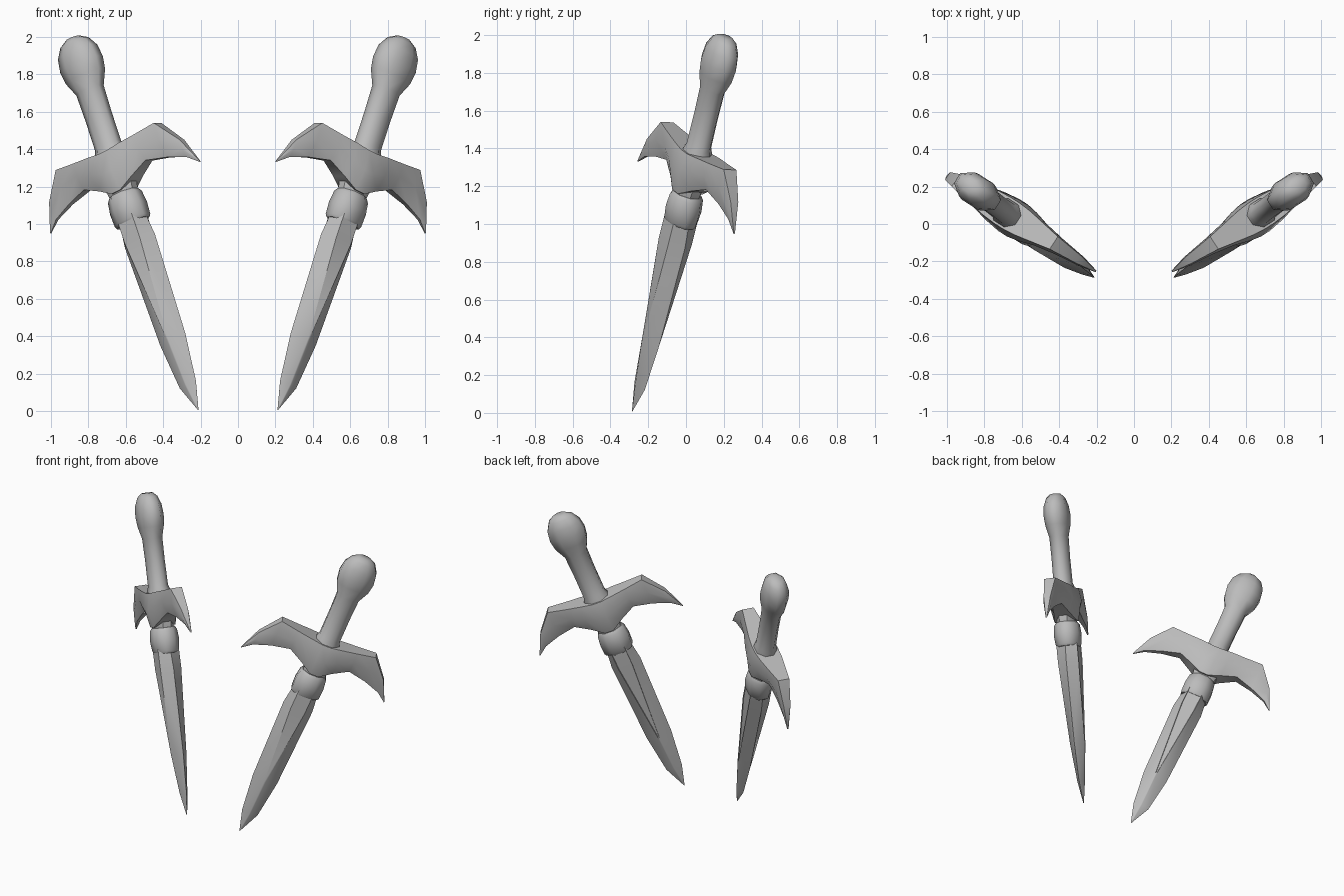
import bpy, bmesh, math
from mathutils import Matrix, Vector

cube = bpy.data.objects.get("Cube")
if cube:
    bpy.data.objects.remove(cube)

steel = bpy.data.materials.new("grey_steel")
steel.use_nodes = True
GREY = (0.5, 0.5, 0.5, 1)
steel.diffuse_color = GREY
steel.node_tree.nodes["Principled BSDF"].inputs["Base Color"].default_value = GREY

# Dagger frame: X along the guard, Y to the back, Z from blade tip to pommel
TIP = Vector((0.213, -0.285, 0.008))
axis = Vector((0.303, 0.224, 0.927)).normalized()
side = Vector((0.777, 0.495, -0.388))
side = (side - axis * side.dot(axis)).normalized()
back = axis.cross(side)
FRAME = Matrix.Translation(TIP) @ Matrix((side, back, axis)).transposed().to_4x4()


def finish(name, bm, angle):
    """Place the part in the dagger frame and mirror it to the other dagger."""
    bmesh.ops.recalc_face_normals(bm, faces=bm.faces)
    bm.transform(FRAME)
    mesh = bpy.data.meshes.new(name)
    bm.to_mesh(mesh)
    bm.free()
    mesh.materials.append(steel)
    obj = bpy.data.objects.new(name, mesh)
    bpy.context.collection.objects.link(obj)
    bpy.ops.object.select_all(action='DESELECT')
    obj.select_set(True)
    bpy.context.view_layer.objects.active = obj
    bpy.ops.object.shade_smooth_by_angle(angle=math.radians(angle))
    mirror = obj.modifiers.new("other_dagger", 'MIRROR')
    mirror.use_mirror_merge = False


def loft(rings):
    """Skin a list of equal-sized point rings and cap both ends."""
    bm = bmesh.new()
    loops = [[bm.verts.new(p) for p in ring] for ring in rings]
    n = len(loops[0])
    for a, b in zip(loops, loops[1:]):
        for i in range(n):
            j = (i + 1) % n
            bm.faces.new((a[i], a[j], b[j], b[i]))
    bm.faces.new(loops[0])
    bm.faces.new(loops[-1])
    return bm


def oval(z, rx, ry, cx=0.022, n=8):
    """One ring of an oval section."""
    turns = [2 * math.pi * (i + 0.5) / n for i in range(n)]
    k = 1 / math.cos(math.pi / n)
    return [(cx + k * rx * math.cos(t), k * ry * math.sin(t), z) for t in turns]


# Blade: six-sided, flats narrowing to a ridge, then a point
def blade_ring(z, w, p, h, cx):
    return [(cx - w, 0, z), (cx - p, -h, z), (cx + p, -h, z),
            (cx + w, 0, z), (cx + p, h, z), (cx - p, h, z)]


blade = loft([blade_ring(*s) for s in (
    (0, 0.002, 0.001, 0.002, 0), (0.15, 0.055, 0.004, 0.026, 0.012),
    (0.41, 0.086, 0.005, 0.053, 0.014), (0.98, 0.102, 0.05, 0.074, 0.018),
    (1.12, 0.085, 0.05, 0.074, 0.02))])
# Sunken panel on the back flat
blade.normal_update()
bmesh.ops.recalc_face_normals(blade, faces=blade.faces)
panel = [f for f in blade.faces if f.normal.y > 0.9
         and f.calc_center_median().z > 0.5 and abs(f.normal.x) < 0.1]
bmesh.ops.inset_region(blade, faces=panel, thickness=0.003, depth=-0.006)
finish("blade", blade, 35)

# Collar ring at the blade root, with the neck above it
finish("blade_collar", loft([oval(*s) for s in (
    (1.085, 0.09, 0.07), (1.10, 0.098, 0.08), (1.17, 0.1, 0.088),
    (1.235, 0.092, 0.082), (1.255, 0.08, 0.068))]), 50)
finish("neck", loft([oval(*s) for s in (
    (1.22, 0.07, 0.06), (1.3, 0.085, 0.07), (1.4, 0.08, 0.07))]), 40)


# Guard: a swept section with horns that bend down to points
def guard_ring(u, top, low, a, b, c):
    mid = low + (top - low) * 0.5
    x = u + 0.02
    return [(x, -a, top), (x, -b, mid), (x, -c, low),
            (x, c, low), (x, b, mid), (x, a, top)]


half = [(0.51, 1.238, 1.23, 0.004, 0.005, 0.003),
        (0.445, 1.385, 1.285, 0.024, 0.028, 0.012),
        (0.335, 1.525, 1.328, 0.04, 0.045, 0.02),
        (0.21, 1.51, 1.36, 0.06, 0.066, 0.035),
        (0.11, 1.5, 1.31, 0.076, 0.09, 0.055),
        (0.03, 1.49, 1.262, 0.082, 0.102, 0.078)]
stations = [(-s[0],) + s[1:] for s in half] + half[::-1]
finish("guard", loft([guard_ring(*s) for s in stations]), 45)

# Grip flaring into a flattened pommel
finish("grip_and_pommel", loft([oval(*s) for s in (
    (1.44, 0.084, 0.072), (1.5, 0.082, 0.07), (1.53, 0.072, 0.06),
    (1.7, 0.072, 0.058), (1.85, 0.076, 0.06), (1.93, 0.112, 0.076),
    (2.0, 0.122, 0.082), (2.07, 0.112, 0.076), (2.125, 0.08, 0.058),
    (2.15, 0.04, 0.035))]), 60)
